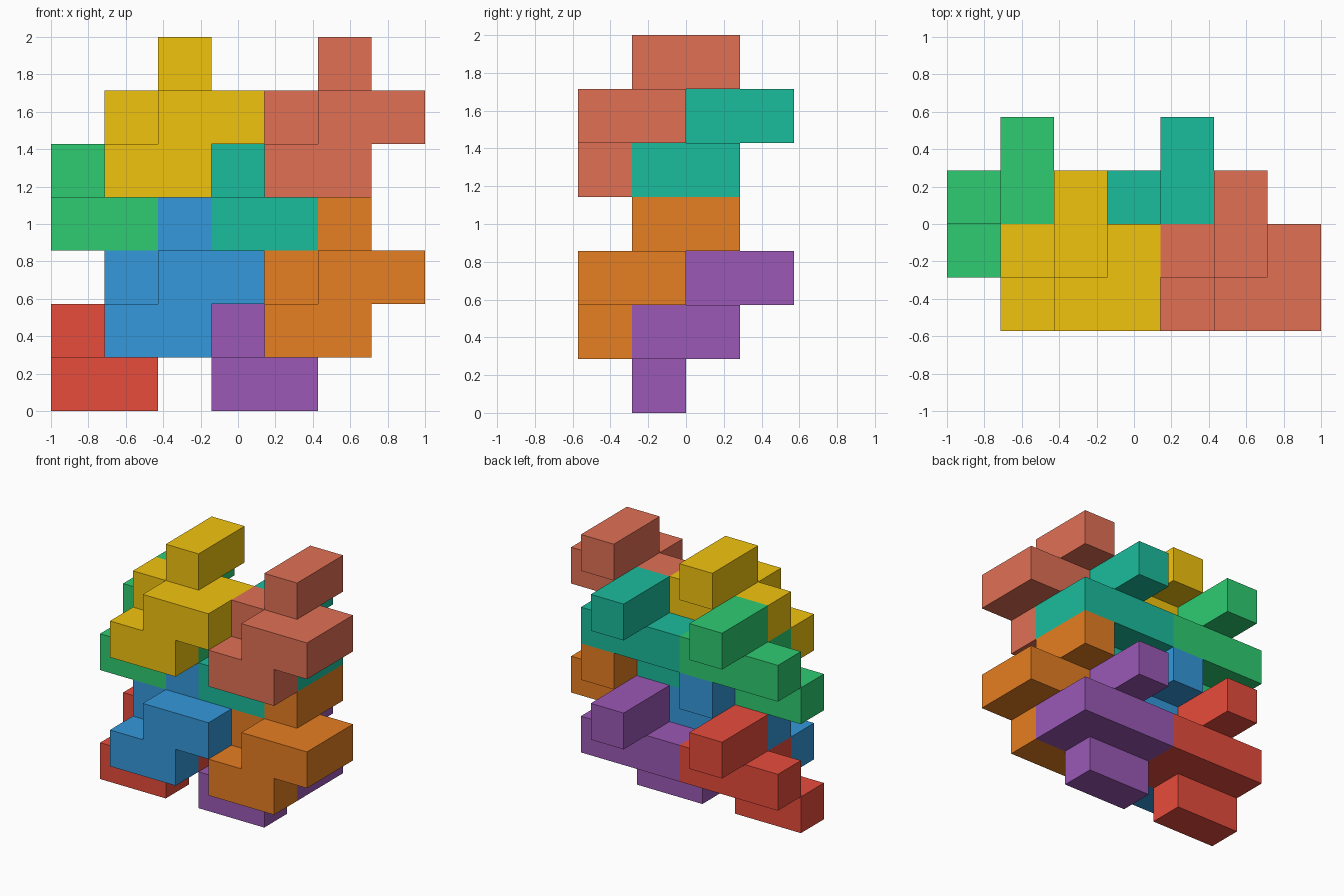
import bpy
import bmesh
from mathutils import Vector

if "Cube" in bpy.data.objects:
    bpy.data.objects.remove(bpy.data.objects["Cube"])

U = 2 / 7  # edge length of one small cube

# Nine cubes of the space-filling block, shared by every copy
CELLS = [(0, 0, 0), (1, 0, 0),
         (1, 0, 1), (2, 0, 1), (0, 1, 1), (1, 1, 1), (2, 1, 1),
         (1, 1, 2), (1, 2, 2)]

# Colour name, sRGB hex, and whole-cube offset of each copy
BLOCKS = [("red", "E74C3C", (0, 1, 0)),
          ("purple", "9B59B6", (3, 1, 0)),
          ("blue", "3498DB", (1, 0, 1)),
          ("orange", "E67E22", (4, 0, 1)),
          ("green", "2ECC71", (0, 1, 3)),
          ("teal", "1ABC9C", (3, 1, 3)),
          ("yellow", "F1C40F", (1, 0, 4)),
          ("salmon", "E17055", (4, 0, 4))]


def linear(hex_code):
    values = [int(hex_code[i:i + 2], 16) / 255 for i in (0, 2, 4)]
    return [c / 12.92 if c <= 0.04045 else ((c + 0.055) / 1.055) ** 2.4
            for c in values]


def cube_block_mesh(name):
    """Outer skin of the nine joined cubes, without inner walls."""
    bm = bmesh.new()
    filled = set(CELLS)
    for cell in CELLS:
        centre = Vector(cell) + Vector((0.5, 0.5, 0.5))
        for axis in range(3):
            for sign in (-1, 1):
                normal = Vector((0, 0, 0))
                normal[axis] = sign
                if tuple(int(c + n) for c, n in zip(cell, normal)) in filled:
                    continue
                a = Vector((0, 0, 0))
                a[(axis + 1) % 3] = 0.5
                b = normal.cross(a)
                mid = centre + normal * 0.5
                corners = (mid - a - b, mid + a - b, mid + a + b, mid - a + b)
                bm.faces.new([bm.verts.new(p * U) for p in corners])
    bmesh.ops.remove_doubles(bm, verts=bm.verts, dist=1e-4)
    mesh = bpy.data.meshes.new(name)
    bm.to_mesh(mesh)
    bm.free()
    return mesh


# Interlocking copies, two across, two deep on the diagonal, two high
for colour, hex_code, (i, j, k) in BLOCKS:
    name = colour + "_block"
    mesh = cube_block_mesh(name)
    material = bpy.data.materials.new(colour)
    material.diffuse_color = (*linear(hex_code), 1)
    material.use_nodes = True
    material.node_tree.nodes["Principled BSDF"].inputs["Base Color"].default_value = material.diffuse_color
    mesh.materials.append(material)
    block = bpy.data.objects.new(name, mesh)
    block.location = ((i - 3.5) * U, (j - 2) * U, k * U)
    bpy.context.collection.objects.link(block)
